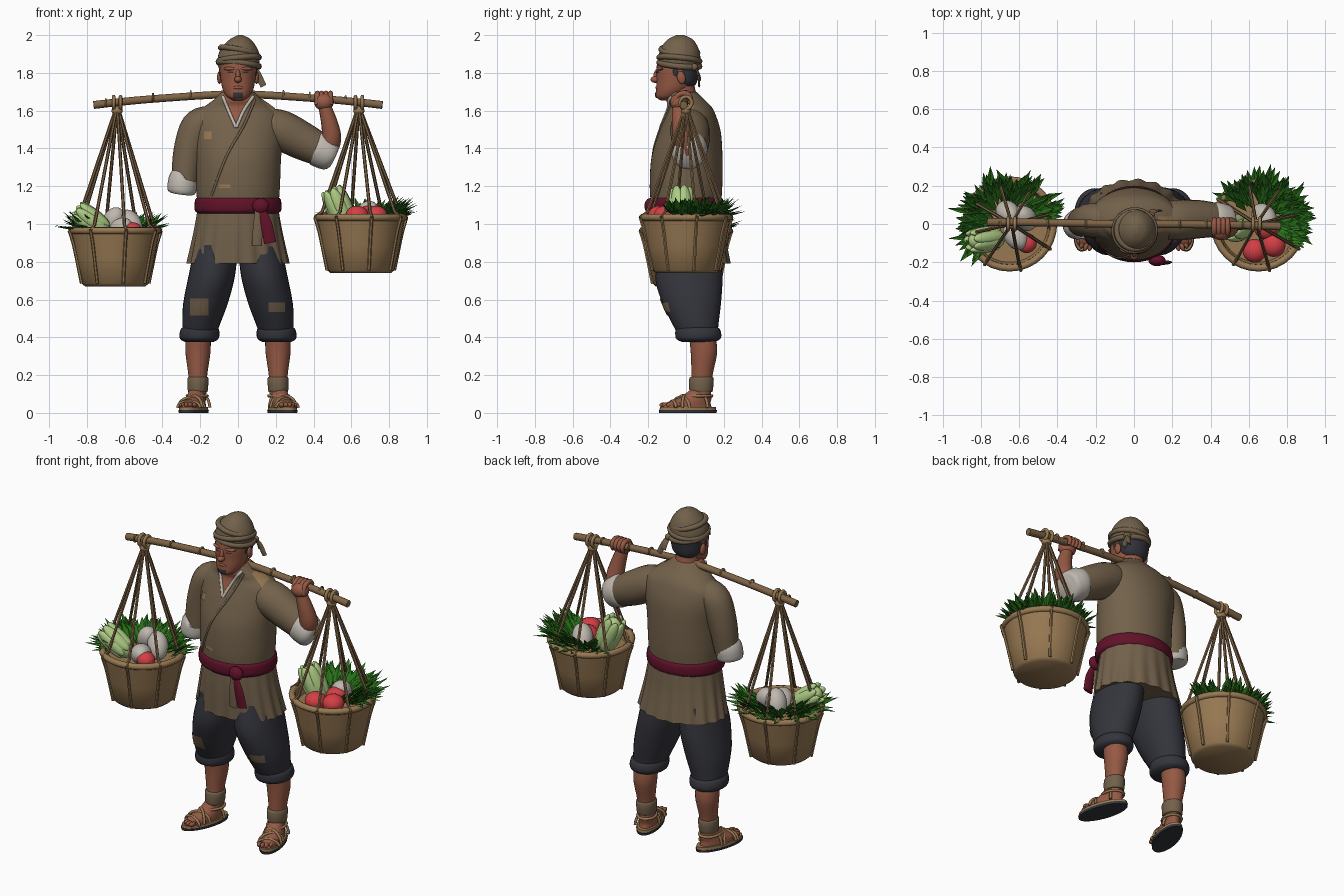
import bpy, bmesh, math, random
from mathutils import Vector, Matrix
from mathutils.bvhtree import BVHTree

default_cube = bpy.data.objects.get("Cube")
if default_cube:
    bpy.data.objects.remove(default_cube, do_unlink=True)
random.seed(4)


def material(name, *colour):
    mat = bpy.data.materials.new(name)
    mat.diffuse_color = (*colour, 1)
    mat.use_nodes = True
    for node in mat.node_tree.nodes:
        if node.type == 'BSDF_PRINCIPLED':
            node.inputs["Base Color"].default_value = (*colour, 1)
    return mat


cloth = material("brown cloth", .17, .12, .07)
trouser = material("charcoal cloth", .034, .035, .045)
skin = material("tanned skin", .3, .1, .058)
straw = material("straw", .31, .19, .085)
linen = material("off white linen", .52, .48, .43)
sash = material("maroon sash", .12, .006, .022)
leafy = material("leaf green", .022, .16, .01)
pale = material("pale green", .42, .6, .23)
red = material("tomato red", .65, .05, .06)
wood = material("pole wood", .21, .125, .06)


def finish(name, bm, mat, angle=50):
    bmesh.ops.recalc_face_normals(bm, faces=bm.faces)
    mesh = bpy.data.meshes.new(name)
    bm.to_mesh(mesh)
    bm.free()
    mesh.materials.append(mat)
    mesh.polygons.foreach_set("use_smooth", [True] * len(mesh.polygons))
    mesh.set_sharp_from_angle(angle=math.radians(angle))
    obj = bpy.data.objects.new(name, mesh)
    bpy.context.scene.collection.objects.link(obj)
    return obj


def refine(points, steps, closed=False):
    """Catmull-Rom interpolation of equal-length tuples."""
    count, out = len(points), []
    pick = lambda i: points[i % count] if closed else points[max(0, min(count - 1, i))]
    for i in range(count if closed else count - 1):
        for k in range(steps):
            t = k / steps
            out.append([b + t / 2 * (c - a + t * (2*a - 5*b + 4*c - d + t * (3*(b - c) + d - a)))
                        for a, b, c, d in zip(pick(i-1), pick(i), pick(i+1), pick(i+2))])
    return out if closed else out + [list(points[-1])]


def bridge(name, rings, mat, closed=False, cap=True):
    bm = bmesh.new()
    loops = [[bm.verts.new(co) for co in ring] for ring in rings]
    n = len(loops[0])
    for a, b in zip(loops, loops[1:] + (loops[:1] if closed else [])):
        for i in range(n):
            j = (i + 1) % n
            bm.faces.new((a[i], a[j], b[j], b[i]))
    if cap and not closed:
        bm.faces.new(loops[0])
        bm.faces.new(loops[-1])
    return finish(name, bm, mat)


def loft(name, rings, mat, n=32, steps=5, pleat=0, cap=True):
    """Stacked ellipses (x, y, z, radius x, radius y)."""
    data = refine(rings, steps)
    out = []
    for k, (x, y, z, rx, ry) in enumerate(data):
        ring = []
        for i in range(n):
            a = math.tau * i / n
            f = 1 + pleat * k / len(data) * math.sin(18 * a)
            ring.append((x + rx * f * math.cos(a), y + ry * f * math.sin(a), z))
        out.append(ring)
    return bridge(name, out, mat, cap=cap)


def tube(name, points, mat, n=8, steps=5, closed=False, flat=1):
    """Sweep along points (x, y, z, radius)."""
    data = refine(points, steps, closed)
    pos = [Vector(p[:3]) for p in data]
    side, rings = None, []
    for i, p in enumerate(pos):
        if closed:
            t = pos[(i + 1) % len(pos)] - pos[i - 1]
        else:
            t = pos[min(i + 1, len(pos) - 1)] - pos[max(i - 1, 0)]
        t.normalize()
        if side is None:
            side = t.orthogonal() if abs(t.y) > .9 else t.cross(Vector((0, 1, 0)))
        side = (side - t * side.dot(t)).normalized()
        up = t.cross(side)
        rings.append([p + data[i][3] * (side * math.cos(a) + up * flat * math.sin(a))
                      for a in (math.tau * k / n for k in range(n))])
    return bridge(name, rings, mat, closed)


def hoop(name, centre, rx, ry, r, mat, axis='Z', flat=1):
    x, y, z = centre
    pts = []
    for k in range(16):
        c, s = rx * math.cos(math.tau * k / 16), ry * math.sin(math.tau * k / 16)
        pts.append((x + c, y + s, z, r) if axis == 'Z' else (x, y + c, z + s, r))
    return tube(name, pts, mat, steps=2, closed=True, flat=flat)


def ball(name, at, size, mat, turn=(0, 0, 0)):
    bm = bmesh.new()
    bmesh.ops.create_uvsphere(bm, u_segments=20, v_segments=12, radius=1)
    obj = finish(name, bm, mat)
    obj.location, obj.scale, obj.rotation_euler = at, size, turn
    return obj


def patch(name, target, x, h, wide, tall, mat, above=False):
    """Thin plate draped on a target, projected from the front or from above."""
    mesh = target.data
    tree = BVHTree.FromPolygons([v.co for v in mesh.vertices], [p.vertices for p in mesh.polygons])
    bm, grid, n = bmesh.new(), {}, 8
    for i in range(n + 1):
        for j in range(n + 1):
            u, v = x + wide * (i / n - .5), h + tall * (j / n - .5)
            start, way = ((u, v, 3), (0, 0, -1)) if above else ((u, -1, v), (0, 1, 0))
            hit, normal, _, _ = tree.ray_cast(Vector(start), Vector(way))
            if hit:
                grid[i, j] = bm.verts.new(hit - Vector(way) * .005)
    for i, j in grid:
        quad = [(i, j), (i + 1, j), (i + 1, j + 1), (i, j + 1)]
        if all(q in grid for q in quad):
            bm.faces.new([grid[q] for q in quad])
    return finish(name, bm, mat)


def drape(name, target, line, r, mat):
    """Flat trim running over the front of a target through (x, z) points."""
    mesh = target.data
    tree = BVHTree.FromPolygons([v.co for v in mesh.vertices], [p.vertices for p in mesh.polygons])
    hits = [tree.ray_cast(Vector((x, -1, z)), Vector((0, 1, 0)))[0] for x, z in refine(line, 6)]
    return tube(name, [(*h, r) for h in hits if h], mat, steps=1)


# Jacket, with the open neck coloured by a V-shaped rule
jacket = loft("jacket", [(0, 0, 1.1, .215, .185), (0, 0, 1.2, .222, .192), (0, .005, 1.35, .228, .188),
                         (0, .02, 1.48, .24, .165), (0, .025, 1.57, .235, .135), (0, .02, 1.62, .18, .115),
                         (0, -.005, 1.66, .125, .1), (0, -.02, 1.7, .085, .075)], cloth, 72, 8)
jacket.data.materials.append(skin)
for face in jacket.data.polygons:
    c = face.center
    if c.y < 0 and abs(c.x + .01) < (c.z - 1.51) * .45:
        face.material_index = 1
for s in (-1, 1):
    drape("collar_trim", jacket, [(-.01, 1.51), (s * .04 - .01, 1.6), (s * .08, 1.675)], .009, linen)
drape("lapel_edge", jacket, [(.09, 1.66), (.03, 1.52), (-.06, 1.36), (-.14, 1.15)], .007, cloth)
patch("chest_patch", jacket, -.16, 1.47, .04, .04, straw)
patch("waist_patch", jacket, -.07, 1.2, .06, .02, straw)
patch("shoulder_patch", jacket, .16, .0, .07, .08, straw, above=True)

# Skirt of the jacket, sash and its tails
skirt = loft("jacket_skirt", [(0, .01, 1.1, .21, .18), (0, .015, .95, .235, .19),
                              (0, .03, .79, .268, .202)], cloth, 144, 8, .03)
patch("skirt_patch", skirt, -.16, .865, .04, .045, trouser)
loft("waist_sash", [(0, 0, 1.055, .21, .18), (0, 0, 1.07, .228, .196), (0, 0, 1.1, .23, .2),
                    (0, 0, 1.13, .226, .196), (0, 0, 1.145, .21, .18)], sash, 48, 3)
ball("sash_knot", (.12, -.19, 1.095), (.045, .03, .042), sash)
tube("sash_tail", [(.12, -.2, 1.08, .02), (.15, -.205, 1, .03), (.17, -.2, .9, .032)], sash, flat=.3)
tube("sash_tail_short", [(.11, -.2, 1.08, .02), (.105, -.2, .98, .026), (.1, -.195, .885, .026)], cloth, flat=.3)

# Arms
tube("right_sleeve", [(-.15, .02, 1.54, .085), (-.215, .02, 1.51, .09), (-.262, .015, 1.37, .082),
                      (-.285, .005, 1.2, .068)], cloth, 20)
tube("right_cuff", [(-.28, 0, 1.25, .066), (-.29, 0, 1.235, .078), (-.298, -.005, 1.175, .076),
                    (-.3, -.005, 1.16, .06)], linen, 20, 3)
tube("left_sleeve", [(.13, .02, 1.52, .09), (.22, .02, 1.5, .105), (.34, .025, 1.44, .1),
                     (.45, .02, 1.385, .085)], cloth, 20)
tube("left_cuff", [(.41, .02, 1.405, .08), (.425, .02, 1.4, .096), (.49, .01, 1.365, .086),
                   (.51, .01, 1.355, .06)], linen, 20, 3)
tube("left_forearm", [(.47, .01, 1.38, .05), (.495, -.015, 1.45, .052), (.485, -.03, 1.53, .045),
                      (.46, -.04, 1.62, .034)], skin, 14)
ball("left_hand", (.455, -.04, 1.645), (.052, .045, .045), skin)
for k in range(4):
    x = .42 + k * .023
    tube("finger", [(x, -.06, 1.63, .013), (x, -.045, 1.68, .014), (x, 0, 1.692, .014),
                    (x, .025, 1.665, .013), (x, .015, 1.635, .01)], skin, steps=3)

# Legs and feet
for s, side in ((-1, "right_"), (1, "left_")):
    def limb(name, rings, mat, steps=5):
        return loft(side + name, [(s * x, *rest) for x, *rest in rings], mat, 28, steps)
    leg = limb("trouser_leg", [(.115, .02, .88, .115, .16), (.14, .015, .72, .123, .178),
                               (.172, .03, .58, .118, .155), (.195, .05, .47, .1, .122),
                               (.2, .06, .43, .09, .11)], trouser)
    patch(side + "knee_patch", leg, s * .205, .56, .1 if s < 0 else .085, .09 if s < 0 else .05, cloth)
    limb("trouser_cuff", [(.205, .065, .375, .075, .085), (.205, .065, .39, .1, .115),
                          (.204, .065, .415, .106, .122), (.202, .062, .445, .1, .116),
                          (.2, .06, .455, .085, .1)], trouser, 3)
    limb("shin", [(.21, .085, .41, .066, .07), (.212, .095, .32, .066, .07), (.213, .085, .2, .05, .056),
                  (.213, .08, .1, .045, .052)], skin)
    limb("ankle_wrap", [(.213, .08, .11, .05, .058), (.213, .08, .125, .054, .063),
                        (.212, .082, .18, .056, .065), (.212, .082, .19, .05, .058)], cloth, 2)
    parts = [loft(side + "sole", [(0, 0, 0, .066, .158), (0, 0, .014, .068, .16)], trouser, steps=1),
             loft(side + "sandal", [(0, 0, .014, .066, .156), (0, 0, .03, .064, .154)], straw, steps=1),
             loft(side + "foot", [(0, -.005, .03, .056, .135), (0, .005, .055, .054, .12),
                                  (0, .045, .085, .047, .085), (0, .07, .125, .042, .05)], skin)]
    for k in range(5):
        parts.append(ball(side + "toe", (s * (k - 2) * .022, -.127 + .006 * (k - 1) ** 2, .042),
                          (.012, .024, .014), skin))
    for y, high, lean in ((-.085, .035, 0), (-.04, .055, .03), (-.02, .065, -.03), (.06, .08, .03)):
        arch = [(.063 * math.cos(a), y + lean * math.cos(a), .028 + high * math.sin(a), .008)
                for a in (math.pi * k / 6 for k in range(7))]
        parts.append(tube(side + "sandal_strap", arch, straw, steps=2))
    parts.append(hoop(side + "heel_strap", (0, .065, .09), .052, .066, .008, straw))
    foot_frame = Matrix.Translation((s * .235, .01, 0)) @ Matrix.Rotation(s * .3, 4, 'Z')
    for part in parts:
        part.matrix_world = foot_frame @ part.matrix_basis

# Head
tube("neck", [(0, -.005, 1.62, .078), (0, -.02, 1.7, .07), (0, -.03, 1.76, .07)], skin, 20)
head = loft("head", [(0, -.105, 1.655, .025, .03), (0, -.095, 1.672, .056, .062), (0, -.07, 1.71, .08, .088),
                     (0, -.052, 1.76, .091, .104), (0, -.045, 1.82, .097, .112),
                     (0, -.04, 1.88, .095, .105), (0, -.035, 1.93, .07, .08)], skin, 40)
ball("nose", (0, -.162, 1.765), (.02, .026, .018), skin)
ball("nose_bridge", (0, -.152, 1.79), (.013, .02, .035), skin, (-.25, 0, 0))
ball("lips", (0, -.15, 1.722), (.028, .012, .01), skin)
patch("chin_beard", head, 0, 1.682, .055, .03, trouser)
loft("back_hair", [(0, .005, 1.73, .06, .04), (0, -.004, 1.76, .088, .064),
                   (0, -.005, 1.84, .1, .075)], trouser)
for s in (-1, 1):
    ball("ear", (s * .098, -.025, 1.775), (.013, .022, .034), skin, (.2, 0, 0))
    ball("sideburn", (s * .092, -.055, 1.81), (.008, .014, .03), trouser)
    patch("eye", head, s * .04, 1.803, .032, .007, trouser)
    ball("brow", (s * .042, -.138, 1.822), (.036, .016, .01), skin, (0, 0, s * .3))

# Cloth cap with wrapped band and tails
loft("cap", [(0, -.035, 1.82, .1, .104), (.002, -.035, 1.85, .11, .112), (.005, -.035, 1.9, .108, .109),
             (.008, -.033, 1.945, .085, .092), (.012, -.03, 1.98, .052, .062),
             (.012, -.03, 2, .012, .02)], cloth, 36)
for z, r, tilt in ((1.845, .107, .1), (1.872, .107, -.1), (1.915, .096, .2)):
    band = hoop("cap_fold", (0, 0, 0), r, r, .016, cloth)
    band.location, band.rotation_euler = (.004, -.035, z), (-.1, tilt, 0)
ball("cap_knot", (.085, .045, 1.83), (.024, .02, .02), cloth)
tube("cap_tail", [(.085, .05, 1.83, .012), (.105, .065, 1.79, .018), (.135, .07, 1.73, .016)], cloth, flat=.35)
tube("cap_tail_short", [(.085, .05, 1.83, .012), (.095, .07, 1.79, .015), (.1, .075, 1.76, .014)], cloth, flat=.35)

# Carrying pole
tube("pole", [(-.765, .01, 1.63, .021), (-.5, .008, 1.658, .02), (-.1, 0, 1.685, .02), (.1, 0, 1.685, .02),
              (.5, -.005, 1.658, .02), (.765, -.012, 1.63, .021)], wood, 12)
for x in (-.7, -.45, -.25, .24, .38, .57):
    hoop("pole_joint", (x, 0, 1.69 - .1 * x * x), .02, .02, .005, straw, 'X')


def leaves(name, centre, spans, count):
    """Fan of folded blades leaning outward over the rim."""
    bm = bmesh.new()
    for k in range(count):
        low, high = spans[k % len(spans)]
        a = math.radians(random.uniform(low, high))
        out = Vector((math.cos(a), math.sin(a), 0))
        across = Vector((-out.y, out.x, 0))
        root = Vector(centre) + out * random.uniform(.08, .18)
        way = (out + across * random.uniform(-.6, .6) + Vector((0, 0, random.uniform(.2, 1.2)))).normalized()
        size, half = random.uniform(.12, .17), random.uniform(.014, .022)
        wing = way.cross(Vector((0, 0, 1))).normalized() * half
        mid = root + way * size * .55
        lift = Vector((0, 0, .008))
        base, left, spine, right, tip = [bm.verts.new(p) for p in (
            root, mid + wing + lift, mid, mid - wing + lift, root + way * size)]
        for tri in ((base, left, spine), (base, spine, right), (tip, spine, left), (tip, right, spine)):
            bm.faces.new(tri)
    finish(name, bm, leafy, 20)


def cabbage(at, size, turn):
    frame = Matrix.Translation(at) @ Vector(turn).to_track_quat('Z', 'Y').to_matrix().to_4x4()
    ball("cabbage", at, (size, size, size * 1.7), pale).matrix_world = (
        frame @ Matrix.Diagonal((size, size, size * 1.7, 1)))
    for k in range(7):
        spin = Matrix.Rotation(math.tau * k / 7, 4, 'Z')
        petal = ball("cabbage_leaf", at, (1, 1, 1), pale)
        petal.matrix_world = frame @ spin @ Matrix.Translation((size * .72, 0, size * .25)) @ Matrix.Diagonal(
            (size * .35, size * .5, size * 1.5, 1))


# Baskets with straps, hanging ropes and vegetables
for side, x, rim, spans in (("right_", -.65, .965, ((5, 165), (5, 165), (165, 215))),
                            ("left_", .65, 1.035, ((-25, 135), (-25, 135), (-25, 50)))):
    hook = math.copysign(.64, x)
    loft(side + "basket", [(x, 0, rim - .295, .16, .16), (x, 0, rim - .28, .178, .178), (x, 0, rim - .15, .208, .208),
                           (x, 0, rim, .236, .236), (x, 0, rim, .215, .215), (x, 0, rim - .05, .2, .2)],
         straw, 32, 1)
    hoop(side + "basket_rim", (x, 0, rim), .23, .23, .019, straw)
    for k in range(8):
        a = math.tau * (k + .3) / 8
        c, s = math.cos(a), math.sin(a)
        tube(side + "rope", [(hook + .01 * c, .01 * s, 1.6, .009), (x + .21 * c, .21 * s, rim + .03, .009),
                             (x + .25 * c, .25 * s, rim, .009)], wood, 6, 1)
        tube(side + "basket_strap", [(x + r * c, r * s, rim + z, .009) for r, z in (
            (.25, 0), (.228, -.07), (.208, -.16), (.183, -.28))], straw, 6, 2)
    for shift in (-.018, .018):
        hoop(side + "pole_loop", (hook + shift, 0, 1.642), .03, .032, .01, straw, 'X')
    ball(side + "rope_knot", (hook, 0, 1.6), (.03, .026, .024), straw)
    leaves(side + "greens", (x, 0, rim - .01), spans, 170)

cabbage((-.77, -.08, 1.01), .065, (-.75, -.1, .55))
for x, y, z, lean in ((-.66, .06, 1.01, .4), (-.57, .03, 1, -.5), (-.62, -.06, .97, .9), (.68, .04, 1.05, .6)):
    ball("turnip", (x, y, z), (.06, .06, .085), linen, (lean, lean, 0))
ball("tomato", (-.56, -.1, .965), (.052, .052, .045), red)
cabbage((.54, -.02, 1.08), .068, (-.35, -.05, .8))
for x, y in ((.63, -.14), (.73, -.11), (.69, -.02)):
    ball("tomato", (x, y, 1.045), (.062, .062, .052), red)
